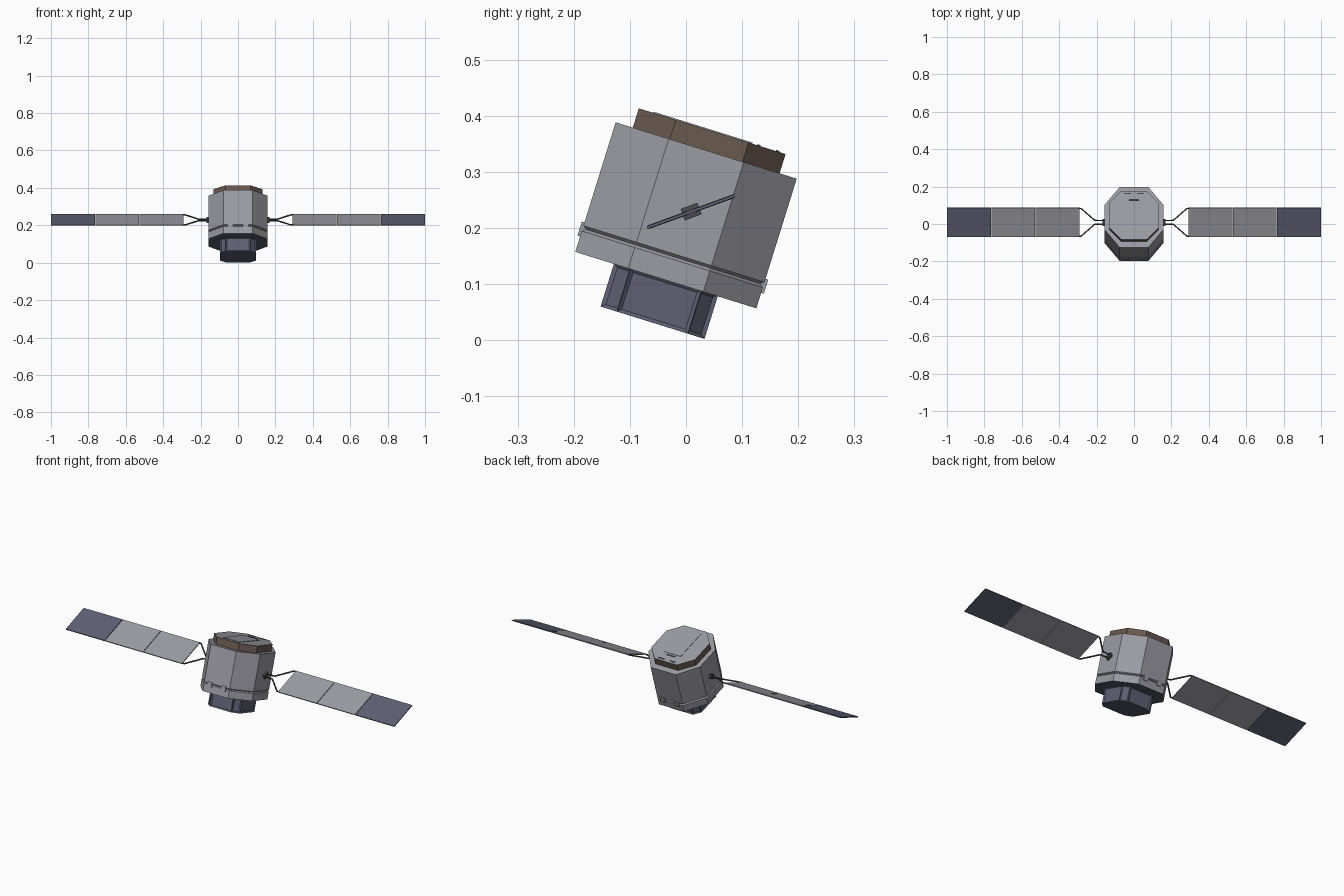
import bpy, bmesh, math
from mathutils import Matrix, Vector

if "Cube" in bpy.data.objects:
    bpy.data.objects.remove(bpy.data.objects["Cube"])

def material(name, col):
    m = bpy.data.materials.new(name)
    m.diffuse_color = (*col, 1)
    m.use_nodes = True
    m.node_tree.nodes["Principled BSDF"].inputs["Base Color"].default_value = m.diffuse_color
    return m

GREY = material("hull grey", (0.33, 0.33, 0.37))
PURPLE = material("dark violet", (0.115, 0.115, 0.175))
BROWN = material("dark brown", (0.14, 0.10, 0.078))
DARK = material("strut grey", (0.07, 0.07, 0.08))

BODY = Matrix.Translation((0, 0, 0.2225)) @ Matrix.Rotation(math.radians(-17.3), 4, 'X')
WING = Matrix.Translation((0, 0.009, 0.229)) @ Matrix.Rotation(math.radians(20), 4, 'X')

def finish(name, bm, mats, matrix):
    bmesh.ops.recalc_face_normals(bm, faces=bm.faces)
    me = bpy.data.meshes.new(name)
    bm.to_mesh(me)
    bm.free()
    for m in mats:
        me.materials.append(m)
    ob = bpy.data.objects.new(name, me)
    bpy.context.collection.objects.link(ob)
    ob.matrix_world = matrix
    return ob

def octagon(x1, x2, y1, y2):
    # x1, y2: narrow front corners; x2, y1: wide side corners
    return [(x1, -y2), (x2, -y1), (x2, y1), (x1, y2),
            (-x1, y2), (-x2, y1), (-x2, -y1), (-x1, -y2)]

def stack(levels, shape):
    """Loft an octagon through (height, inset) levels, capped at both ends."""
    bm = bmesh.new()
    rings = []
    for z, inset in levels:
        x1, x2, y1, y2 = shape
        pts = octagon(x1 - inset * 0.4, x2 - inset, y1 - inset * 0.4, y2 - inset)
        rings.append([bm.verts.new((x, y, z)) for x, y in pts])
    for a, b in zip(rings, rings[1:]):
        for i in range(8):
            j = (i + 1) % 8
            bm.faces.new((a[i], a[j], b[j], b[i]))
    bm.faces.new(rings[0][::-1])
    bm.faces.new(rings[-1])
    bmesh.ops.recalc_face_normals(bm, faces=bm.faces)
    return bm

def box(name, lo, hi, mat, matrix):
    bm = bmesh.new()
    bmesh.ops.create_cube(bm, size=1)
    for v in bm.verts:
        v.co = Vector([l + (c + 0.5) * (h - l) for l, h, c in zip(lo, hi, v.co)])
    return finish(name, bm, [mat], matrix)

# Main hull with a seam groove and dark underside
bm = stack([(-0.121, 0), (-0.082, 0), (-0.077, 0.006), (-0.072, 0), (0.121, 0)],
           (0.077, 0.157, 0.07, 0.169))
for f in bm.faces:
    if f.normal.z < -0.95:
        f.material_index = 1
finish("hull", bm, [GREY, PURPLE], BODY)

# Upper collar: brown sides, grey lid
bm = stack([(0.118, 0), (0.157, 0)], (0.068, 0.132, 0.068, 0.137))
for f in bm.faces:
    if f.normal.z > 0.9:
        f.material_index = 1
finish("collar", bm, [BROWN, GREY], BODY)
box("lid_panel", (-0.05, -0.11, 0.155), (0.05, 0.075, 0.159), GREY, BODY)
for i, (x, y) in enumerate([(-0.035, 0.122), (0.035, 0.122), (0, 0.087)]):
    w = 0.026 if i == 2 else 0.018
    box(f"lid_slot_{i}", (x - w, y - 0.003, 0.155), (x + w, y + 0.003, 0.159), DARK, BODY)

# Lower module with recessed side panels
bm = stack([(-0.2005, 0), (-0.119, 0)], (0.066, 0.097, 0.066, 0.097))
sides = [f for f in bm.faces if abs(f.normal.z) < 0.5]
bmesh.ops.inset_individual(bm, faces=sides, thickness=0.009, depth=-0.005)
finish("lower_module", bm, [PURPLE], BODY)

# Latches on the front and back seam
for sx in (-1, 1):
    for sy in (-1, 1):
        x = 0.042 * sx
        ys = sorted((0.163 * sy, 0.174 * sy))
        box("latch", (x - 0.014, ys[0], -0.092), (x + 0.014, ys[1], -0.066), GREY, BODY)

def strut(name, pts):
    cu = bpy.data.curves.new(name, 'CURVE')
    cu.dimensions = '3D'
    cu.bevel_depth = 0.004
    cu.bevel_resolution = 1
    cu.use_fill_caps = True
    sp = cu.splines.new('POLY')
    sp.points.add(len(pts) - 1)
    for p, c in zip(sp.points, pts):
        p.co = (*c, 1)
    cu.materials.append(DARK)
    ob = bpy.data.objects.new(name, cu)
    bpy.context.collection.objects.link(ob)
    ob.matrix_world = WING

# Solar wings, hub blocks and forked struts on both sides
for s, side in ((-1, "left"), (1, "right")):
    for i, (a, b) in enumerate([(0.292, 0.527), (0.53, 0.761), (0.764, 1.0)]):
        xs = sorted((a * s, b * s))
        box(f"{side}_solar_panel_{i}", (xs[0], -0.083, -0.0025), (xs[1], 0.083, 0.0025),
            PURPLE if i == 2 else GREY, WING)
    xs = sorted((0.14 * s, 0.168 * s))
    box(f"{side}_hub", (xs[0], -0.016, -0.011), (xs[1], 0.016, 0.011), DARK, WING)
    for t in (-1, 1):
        strut(f"{side}_strut", [(0.15 * s, 0.01 * t, 0), (0.21 * s, 0.011 * t, 0),
                                (0.283 * s, 0.079 * t, 0), (0.296 * s, 0.079 * t, 0)])
